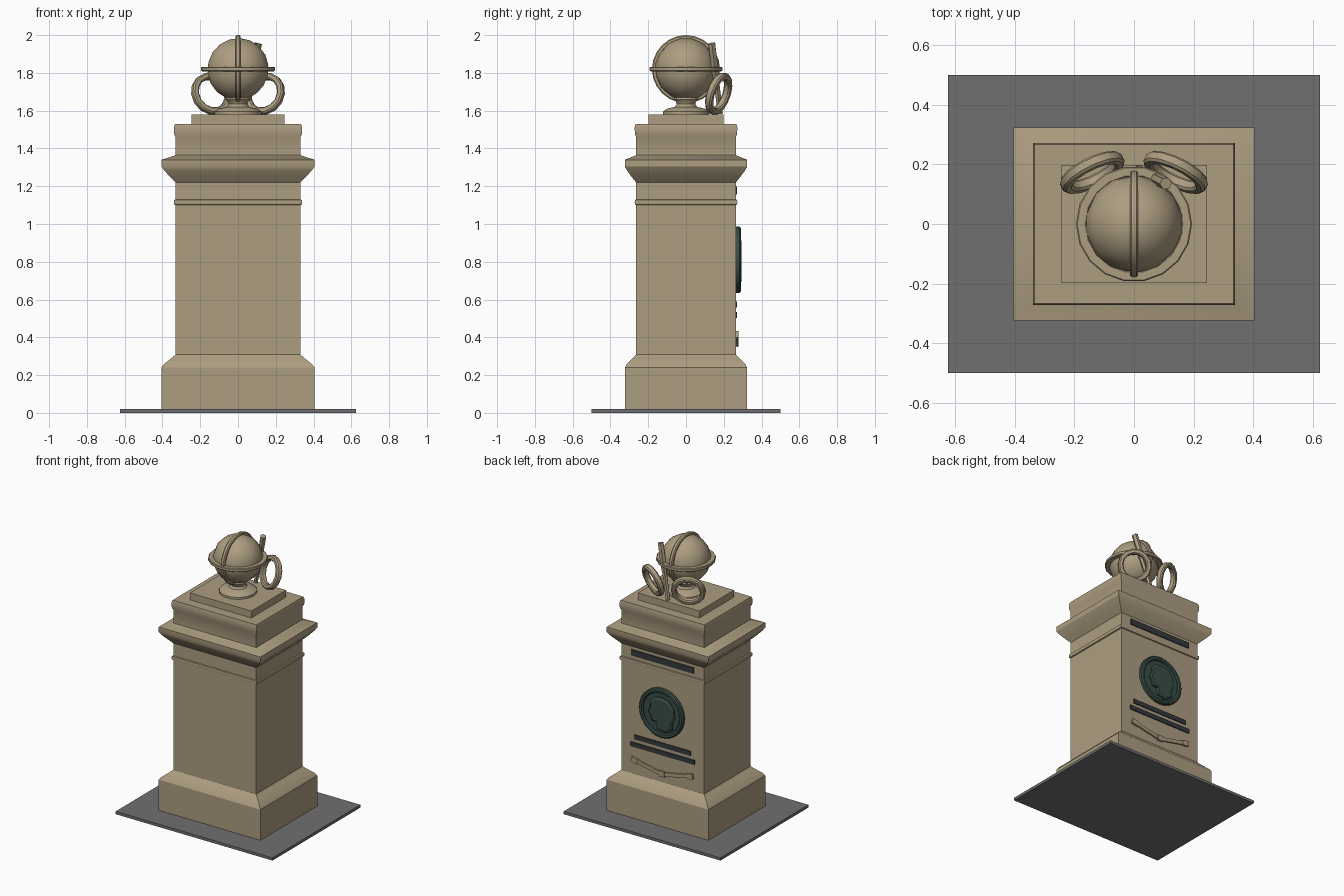
import bpy, bmesh, math
from mathutils import Matrix, Vector

cube = bpy.data.objects.get("Cube")
if cube:
    bpy.data.objects.remove(cube, do_unlink=True)


def material(name, rgb):
    m = bpy.data.materials.new(name)
    m.use_nodes = True
    m.diffuse_color = (*rgb, 1)
    m.node_tree.nodes["Principled BSDF"].inputs["Base Color"].default_value = (*rgb, 1)
    return m


STONE = material("sandstone", (0.42, 0.34, 0.22))
PAVING = material("grey paving", (0.16, 0.16, 0.16))
BRONZE = material("green bronze", (0.04, 0.075, 0.06))
DARK = material("dark plate", (0.035, 0.042, 0.045))


def finish(name, bm, mat, smooth=None):
    bmesh.ops.recalc_face_normals(bm, faces=bm.faces)
    mesh = bpy.data.meshes.new(name)
    bm.to_mesh(mesh)
    bm.free()
    mesh.materials.append(mat)
    ob = bpy.data.objects.new(name, mesh)
    bpy.context.collection.objects.link(ob)
    if smooth:
        bpy.ops.object.select_all(action="DESELECT")
        ob.select_set(True)
        bpy.context.view_layer.objects.active = ob
        bpy.ops.object.shade_smooth_by_angle(angle=math.radians(smooth))
    return ob


def bridge(bm, a, b):
    n = len(a)
    for i in range(n):
        bm.faces.new((a[i], a[(i + 1) % n], b[(i + 1) % n], b[i]))


def box(name, size, centre, mat, tilt=0):
    bm = bmesh.new()
    place = Matrix.Translation(centre) @ Matrix.Rotation(tilt, 4, "Y") @ Matrix.Diagonal((*size, 1))
    bmesh.ops.create_cube(bm, size=1, matrix=place)
    return finish(name, bm, mat)


def lathe(name, profile, segs, mat, place, closed=False, smooth=40):
    """Revolve (radius, height) points; closed joins last to first, else caps."""
    bm = bmesh.new()
    rings = []
    for r, z in profile:
        angles = [2 * math.pi * i / segs for i in range(segs)]
        rings.append([bm.verts.new(place @ Vector((r * math.cos(a), r * math.sin(a), z))) for a in angles])
    for a, b in zip(rings, rings[1:]):
        bridge(bm, a, b)
    if closed:
        bridge(bm, rings[-1], rings[0])
    else:
        bm.faces.new(rings[0])
        bm.faces.new(rings[-1])
    return finish(name, bm, mat, smooth)


def band(outer, inner, half, bevel):
    """Closed ring section with chamfered corners."""
    return [(inner, -half + bevel), (inner + bevel, -half), (outer - bevel, -half), (outer, -half + bevel),
            (outer, half - bevel), (outer - bevel, half), (inner + bevel, half), (inner, half - bevel)]


# Ground slab
box("ground_slab", (1.25, 1, 0.02), (0, 0, 0.01), PAVING)

# Moulded pedestal: outset from the shaft against height
outline = [(0.075, 0.02), (0.075, 0.24), (0.062, 0.258), (0.022, 0.29), (0.004, 0.305), (0, 0.31),
           (0, 1.10), (0.008, 1.103), (0.01, 1.115), (0.008, 1.127), (0, 1.13),
           (0, 1.22), (0.03, 1.25), (0.062, 1.285), (0.075, 1.305), (0.075, 1.34),
           (0.012, 1.36), (0, 1.365), (0, 1.46), (0.008, 1.475), (0.01, 1.51), (0.004, 1.53)]
bm = bmesh.new()
loops = []
for out, z in outline:
    x, y = 0.33 + out, 0.264 + out * 0.8
    loops.append([bm.verts.new((sx * x, sy * y, z)) for sx, sy in ((-1, -1), (1, -1), (1, 1), (-1, 1))])
for a, b in zip(loops, loops[1:]):
    bridge(bm, a, b)
bm.faces.new(loops[0])
bm.faces.new(loops[-1])
finish("pedestal", bm, STONE, 30)
box("top_plinth", (0.49, 0.395, 0.055), (0, 0, 1.5525), STONE)

# Globe with its stand, horizon and meridian rings
lathe("globe_foot", [(0.125, 1.575), (0.125, 1.595), (0.105, 1.61), (0.06, 1.62), (0.05, 1.635),
                     (0.055, 1.65), (0.065, 1.66), (0.05, 1.69)], 14, STONE, Matrix())
bm = bmesh.new()
middle = Matrix.Translation((0, 0, 1.82))
bmesh.ops.create_uvsphere(bm, u_segments=14, v_segments=9, radius=0.165,
                          matrix=middle @ Matrix.Rotation(math.radians(23), 4, "Y"))
finish("globe", bm, STONE, 60)
lathe("horizon_ring", band(0.195, 0.16, 0.012, 0.004), 18, STONE, middle, True)
lathe("meridian_ring", band(0.18, 0.155, 0.014, 0.006), 24, STONE,
      middle @ Matrix.Rotation(math.pi / 2, 4, "Y"), True)

# Pair of leaning rings behind the globe
for side, label in ((1, "left"), (-1, "right")):
    facing = Vector((-0.42 * side, -0.85, 0.3)).to_track_quat("Z", "Y").to_matrix().to_4x4()
    lathe(label + "_leaning_ring", band(0.115, 0.08, 0.02, 0.008), 14, STONE,
          Matrix.Translation((0.14 * side, 0.173, 1.69)) @ facing, True)

# Telescope leaning on the globe
foot, tip = Vector((0.015, 0.182, 1.585)), Vector((0.107, 0.136, 1.955))
axis = tip - foot
span = axis.length
lathe("telescope", [(0.015, 0), (0.017, span * 0.5), (0.02, span * 0.52), (0.021, span)], 6, STONE,
      Matrix.Translation(foot) @ axis.to_track_quat("Z", "Y").to_matrix().to_4x4())

# Rear portrait medallion with raised rim and profile relief
BACK = 0.264
rear = Matrix.Translation((0, BACK, 0.81)) @ Matrix.Rotation(-math.pi / 2, 4, "X")
lathe("medallion_disc", [(0.165, -0.005), (0.165, 0.012)], 28, BRONZE, rear)
lathe("medallion_rim", [(0.145, 0), (0.176, 0), (0.176, 0.018), (0.168, 0.026), (0.153, 0.026), (0.145, 0.018)],
      28, BRONZE, rear, True)
head = [(0.03, -0.12), (0.035, -0.07), (0.075, -0.065), (0.08, -0.03), (0.105, -0.01), (0.085, 0.03),
        (0.085, 0.07), (0.05, 0.105), (0, 0.115), (-0.06, 0.1), (-0.1, 0.05), (-0.105, -0.01),
        (-0.085, -0.06), (-0.09, -0.1), (-0.04, -0.13)]
bm = bmesh.new()
layers = [[bm.verts.new((x * s, BACK + d, 0.81 + z * s)) for x, z in head]
          for d, s in ((0.01, 1), (0.022, 1), (0.03, 0.88))]
for a, b in zip(layers, layers[1:]):
    bridge(bm, a, b)
bm.faces.new(layers[0])
bm.faces.new(layers[-1])
finish("portrait_relief", bm, BRONZE)

# Rear inscription strips
for name, width, height, z in (("upper_strip", 0.5, 0.042, 1.178), ("middle_strip", 0.45, 0.032, 0.575),
                               ("lower_strip", 0.51, 0.032, 0.518)):
    box(name, (width, 0.008, height), (0, BACK + 0.003, z), DARK)

# Rear carved pair of slanted tools
for side, label in ((1, "left"), (-1, "right")):
    tilt = -0.2 * side
    box(label + "_carved_tool", (0.25, 0.014, 0.026), (0.118 * side, BACK + 0.004, 0.39), STONE, tilt)
    box(label + "_tool_end", (0.05, 0.02, 0.036), (0.22 * side, BACK + 0.004, 0.411), STONE, tilt)
box("tool_joint", (0.04, 0.02, 0.04), (0, BACK + 0.004, 0.37), STONE)
